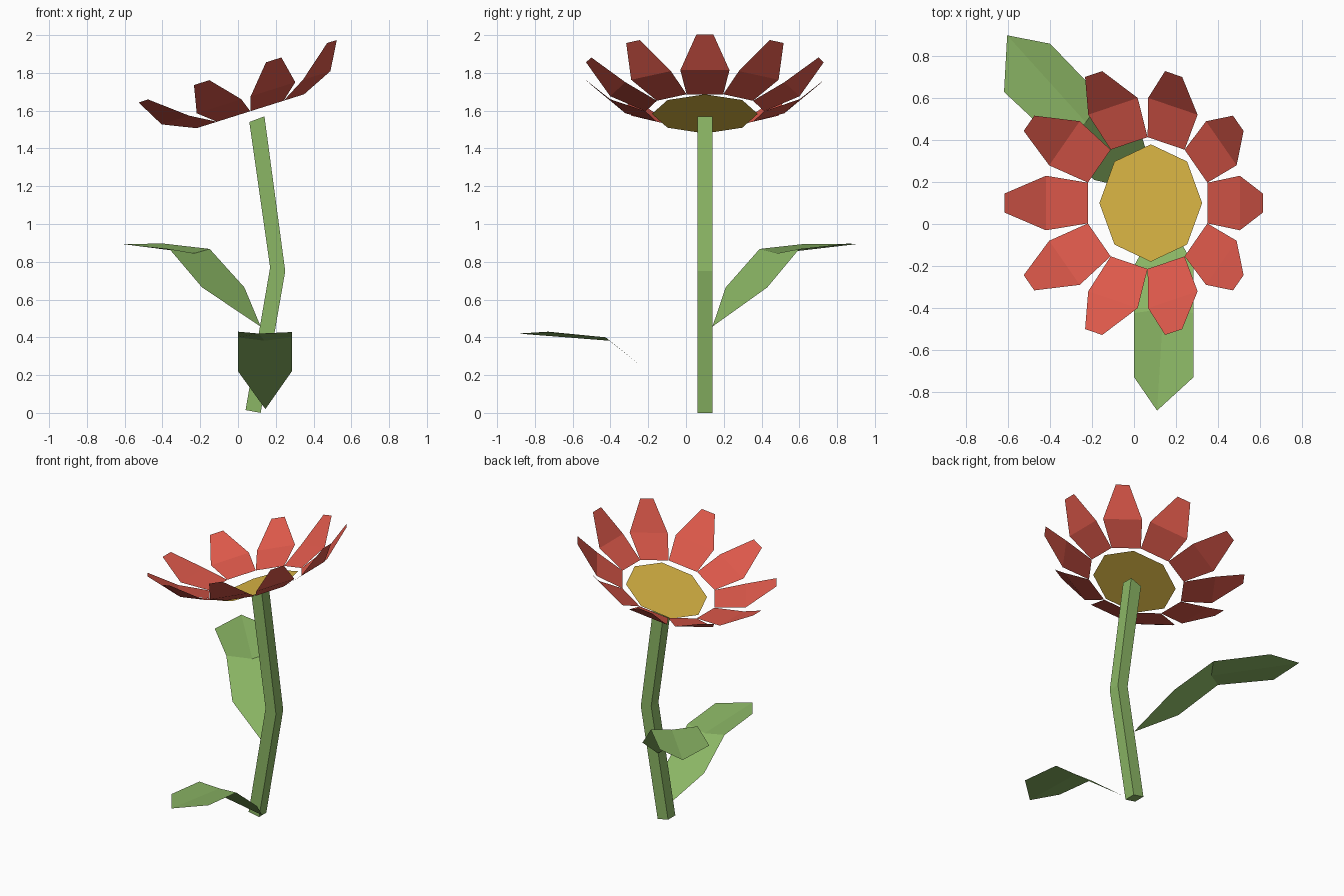
import bpy
from math import pi, sin, cos, radians
from mathutils import Matrix

if "Cube" in bpy.data.objects:
    bpy.data.objects.remove(bpy.data.objects["Cube"])


def material(name, rgb):
    m = bpy.data.materials.new(name)
    m.diffuse_color = (*rgb, 1)
    m.use_nodes = True
    m.node_tree.nodes["Principled BSDF"].inputs["Base Color"].default_value = m.diffuse_color
    return m


def make(name, verts, faces, mat):
    me = bpy.data.meshes.new(name)
    me.from_pydata(verts, [], faces)
    me.materials.append(mat)
    ob = bpy.data.objects.new(name, me)
    bpy.context.collection.objects.link(ob)
    return ob


green = material("green", (0.26, 0.47, 0.13))
red = material("red", (0.73, 0.10, 0.07))
yellow = material("yellow", (0.72, 0.48, 0.06))

# Bent square stem: left/right outline points, extruded in y
rungs = [((0.04, 0.015), (0.12, 0.0)),
         ((0.17, 0.77), (0.25, 0.75)),
         ((0.06, 1.54), (0.14, 1.57))]
verts, faces = [], []
for (xl, zl), (xr, zr) in rungs:
    verts += [(xl, 0.06, zl), (xr, 0.06, zr), (xr, 0.14, zr), (xl, 0.14, zl)]
for k in (0, 4):
    faces += [(k + i, k + (i + 1) % 4, k + 4 + (i + 1) % 4, k + 4 + i) for i in range(4)]
faces += [(3, 2, 1, 0), (8, 9, 10, 11)]
make("stem", verts, faces, green)

# Tilted flat flower centre
centre = [(0.28 * cos(i * pi / 4), 0.28 * sin(i * pi / 4), 0) for i in range(8)]
disc = make("flower_centre", centre, [tuple(range(8))], yellow)
disc.data.transform(Matrix.Translation((0.08, 0.10, 1.583))
                    @ Matrix.Rotation(radians(-22.9), 4, 'Y')
                    @ Matrix.Diagonal((0.95, 1, 1, 1)))

# Ring of ten upturned petals: radius, half width, height
profile = [(0.299, 0.097, 0.0), (0.485, 0.13, 0.075), (0.647, 0.045, 0.222)]
verts, faces = [], []
for i in range(10):
    rot = Matrix.Rotation(i * pi / 5, 4, 'Z')
    k = len(verts)
    for r, w, h in profile:
        verts += [rot @ Matrix.Translation((r, s * w, h)).translation for s in (-1, 1)]
    faces += [(k, k + 2, k + 3, k + 1), (k + 2, k + 4, k + 5, k + 3)]
petals = make("petals", verts, faces, red)
petals.data.transform(Matrix.Translation((0.065, 0.10, 1.597))
                      @ Matrix.Rotation(radians(-17.5), 4, 'Y'))

# Leaves: base, two sides, bend (left, middle, right), outer left, tip, outer right
leaf_faces = [(0, 2, 5, 4, 3, 1), (3, 4, 7, 6), (4, 5, 8, 7)]
make("front_leaf", [(0.145, 0.06, 0.02), (0, -0.20, 0.22), (0.285, -0.20, 0.22),
                    (0, -0.425, 0.40), (0.14, -0.405, 0.382), (0.285, -0.425, 0.40),
                    (0, -0.73, 0.43), (0.11, -0.89, 0.42), (0.285, -0.73, 0.428)],
     leaf_faces, green)
make("back_leaf", [(0.12, 0.14, 0.457), (-0.19, 0.21, 0.664), (0.034, 0.43, 0.664),
                   (-0.363, 0.39, 0.868), (-0.23, 0.485, 0.845), (-0.15, 0.60, 0.868),
                   (-0.62, 0.63, 0.895), (-0.605, 0.90, 0.893), (-0.40, 0.86, 0.897)],
     leaf_faces, green)
